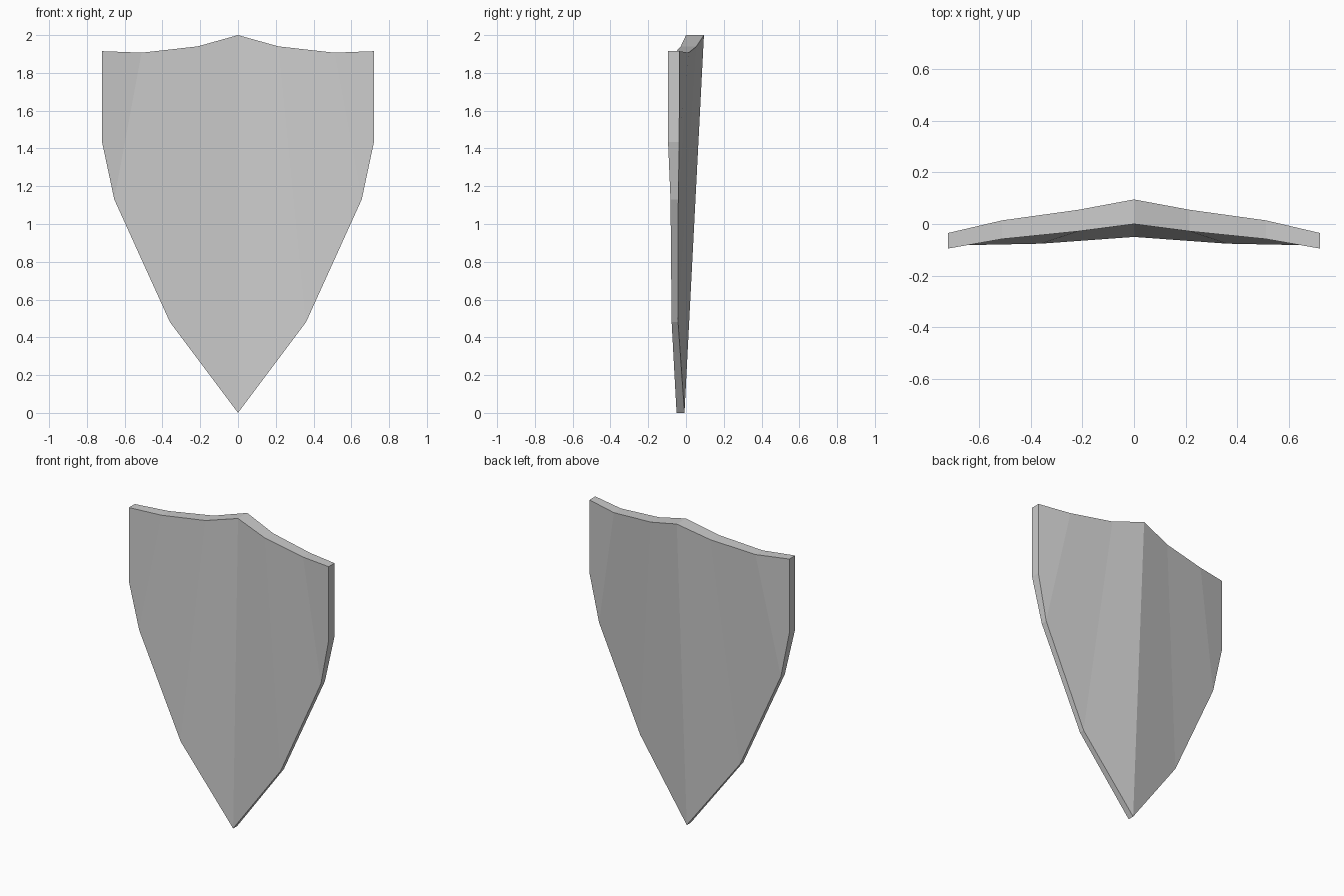
import bpy
import bmesh

cube = bpy.data.objects.get("Cube")
if cube:
    bpy.data.objects.remove(cube, do_unlink=True)

grey = bpy.data.materials.new("plain grey")
grey.use_nodes = True
colour = (0.6, 0.6, 0.6, 1)
grey.diffuse_color = colour
grey.node_tree.nodes["Principled BSDF"].inputs["Base Color"].default_value = colour

# Half outline, from the top peak out to the corner and down to the tip:
# x, z, front y, back y
outline = [
    (0, 2.0, 0.0, 0.095),
    (0.215, 1.94, -0.028, 0.055),
    (0.51, 1.907, -0.058, 0.014),
    (0.72, 1.915, -0.095, -0.035),
    (0.72, 1.435, -0.095, -0.036),
    (0.655, 1.13, -0.082, -0.041),
    (0.36, 0.48, -0.076, -0.042),
    (0, 0, -0.05, -0.008),
]

bm = bmesh.new()
front = [bm.verts.new((x, f, z)) for x, z, f, b in outline]
back = [bm.verts.new((x, b, z)) for x, z, f, b in outline]
last = len(outline) - 1

# Front and back panels run between the top edge and the lower edge
for i in range(last // 2):
    for side in (front, back):
        bm.faces.new((side[i], side[i + 1], side[last - i - 1], side[last - i]))

# Rim
for i in range(last):
    bm.faces.new((front[i], front[i + 1], back[i + 1], back[i]))

# Mirror the half and weld it along the ridge
bmesh.ops.mirror(bm, geom=bm.verts[:] + bm.edges[:] + bm.faces[:],
                 axis='X', merge_dist=0.001)
bmesh.ops.remove_doubles(bm, verts=bm.verts[:], dist=0.001)
bmesh.ops.recalc_face_normals(bm, faces=bm.faces[:])

mesh = bpy.data.meshes.new("shield")
bm.to_mesh(mesh)
bm.free()
mesh.materials.append(grey)
shield = bpy.data.objects.new("shield", mesh)
bpy.context.collection.objects.link(shield)
